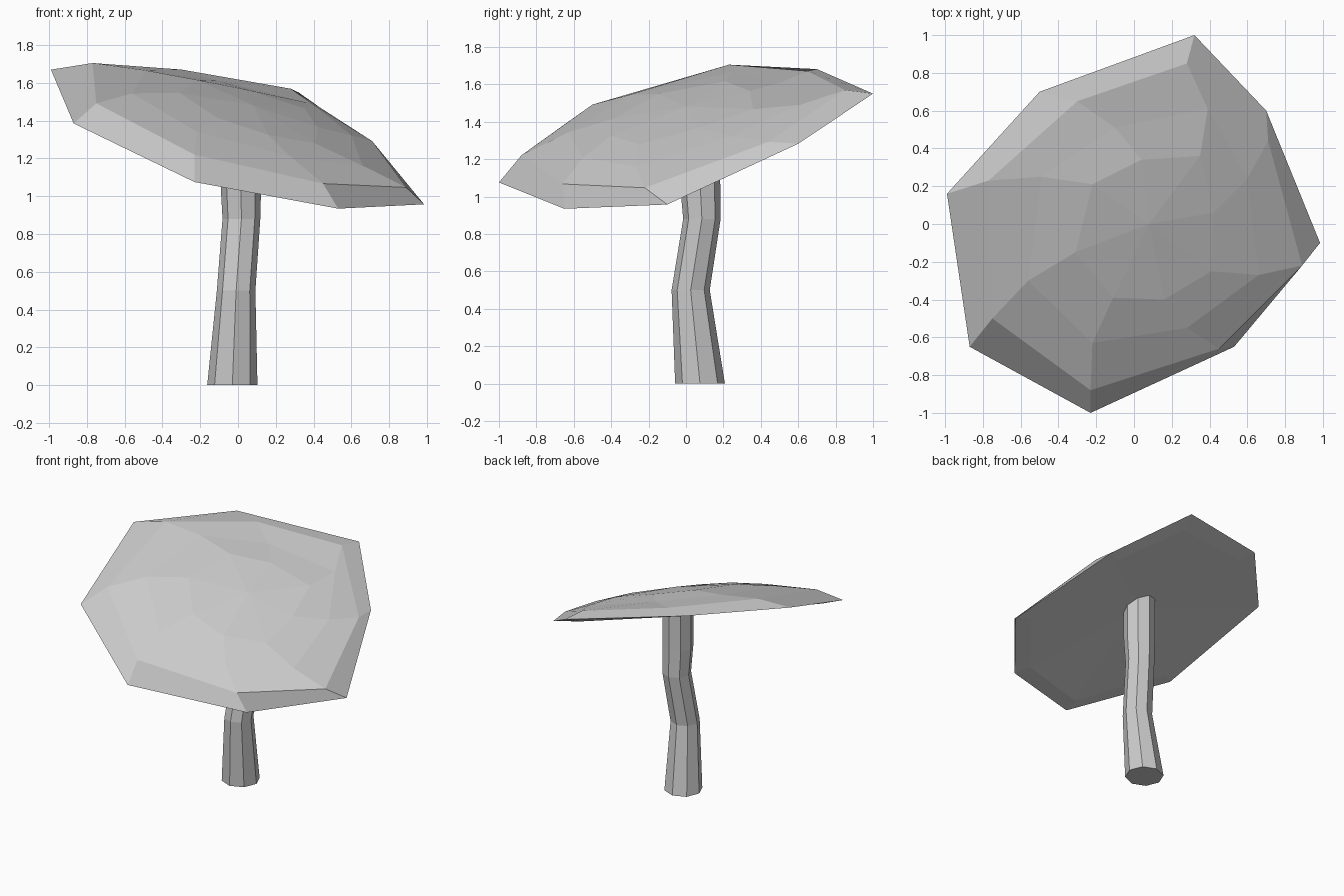
import bpy
from math import cos, sin, pi

if "Cube" in bpy.data.objects:
    bpy.data.objects.remove(bpy.data.objects["Cube"])


def make(name, rings, bottom_tip=None, top_tip=None):
    """Loft 8-sided rings from bottom to top; close ends with a tip or a flat face."""
    n = 8
    verts = [p for r in rings for p in r]
    faces = []
    for k in range(len(rings) - 1):
        for i in range(n):
            j = (i + 1) % n
            faces.append((k * n + i, k * n + j, (k + 1) * n + j, (k + 1) * n + i))
    last = (len(rings) - 1) * n
    if bottom_tip:
        verts.append(bottom_tip)
        c = len(verts) - 1
        faces += [((i + 1) % n, i, c) for i in range(n)]
    else:
        faces.append(tuple(reversed(range(n))))
    if top_tip:
        verts.append(top_tip)
        c = len(verts) - 1
        faces += [(last + i, last + (i + 1) % n, c) for i in range(n)]
    else:
        faces.append(tuple(range(last, last + n)))
    me = bpy.data.meshes.new(name)
    me.from_pydata(verts, [], faces)
    me.update()
    ob = bpy.data.objects.new(name, me)
    bpy.context.collection.objects.link(ob)


def tilt(x, y, h=0):
    """Point at height h above the slanted plane of the cap rim."""
    return (x, y, 1.327 - 0.322 * x + 0.326 * y + h)


# Stem: bent, tapered, eight sides (centre x, centre y, height, radius)
path = [(-.03, .075, 0, .133), (-.01, .025, .5, .102),
        (.018, .085, .88, .1), (.015, .075, 1.08, .108)]
stem = [[(x + r * cos(i * pi / 4), y + r * sin(i * pi / 4), z) for i in range(8)]
        for x, y, z, r in path]
stem.append([tilt(x, y, .03) for x, y, z in stem[-1]])
make("stem", stem)

# Cap: rings counter-clockwise from the right-hand corner (x, y, lift above rim plane)
rim = [(.985, -.1, -.02), (.70, .60, -.015), (.32, 1.0, 0), (-.50, .70, -.035),
       (-.99, .16, -.028), (-.87, -.65, -.01), (-.23, -1.0, 0), (.53, -.65, -.01)]
shoulder = [(.89, -.22, .078), (.71, .44, .05), (.28, .85, .055), (-.30, .65, .035),
            (-.77, .23, .055), (-.75, -.50, .086), (-.23, -.88, .106), (.45, -.66, .1)]
dome = [(.66, -.27, .135), (.60, .24, .11), (.39, .61, .09), (-.10, .51, .085),
        (-.49, .25, .1), (-.56, -.30, .135), (-.22, -.63, .15), (.28, -.55, .15)]
crown = [(.41, -.25, .165), (.42, .06, .155), (.35, .36, .135), (.04, .34, .14),
         (-.22, .21, .15), (-.31, -.15, .17), (-.11, -.39, .18), (.16, -.40, .18)]
under = [(x * .87, y * .87, -.025) for x, y, h in rim]
make("cap", [[tilt(*p) for p in r] for r in (under, rim, shoulder, dome, crown)],
     tilt(0, .05, 0), tilt(.08, 0, .18))
